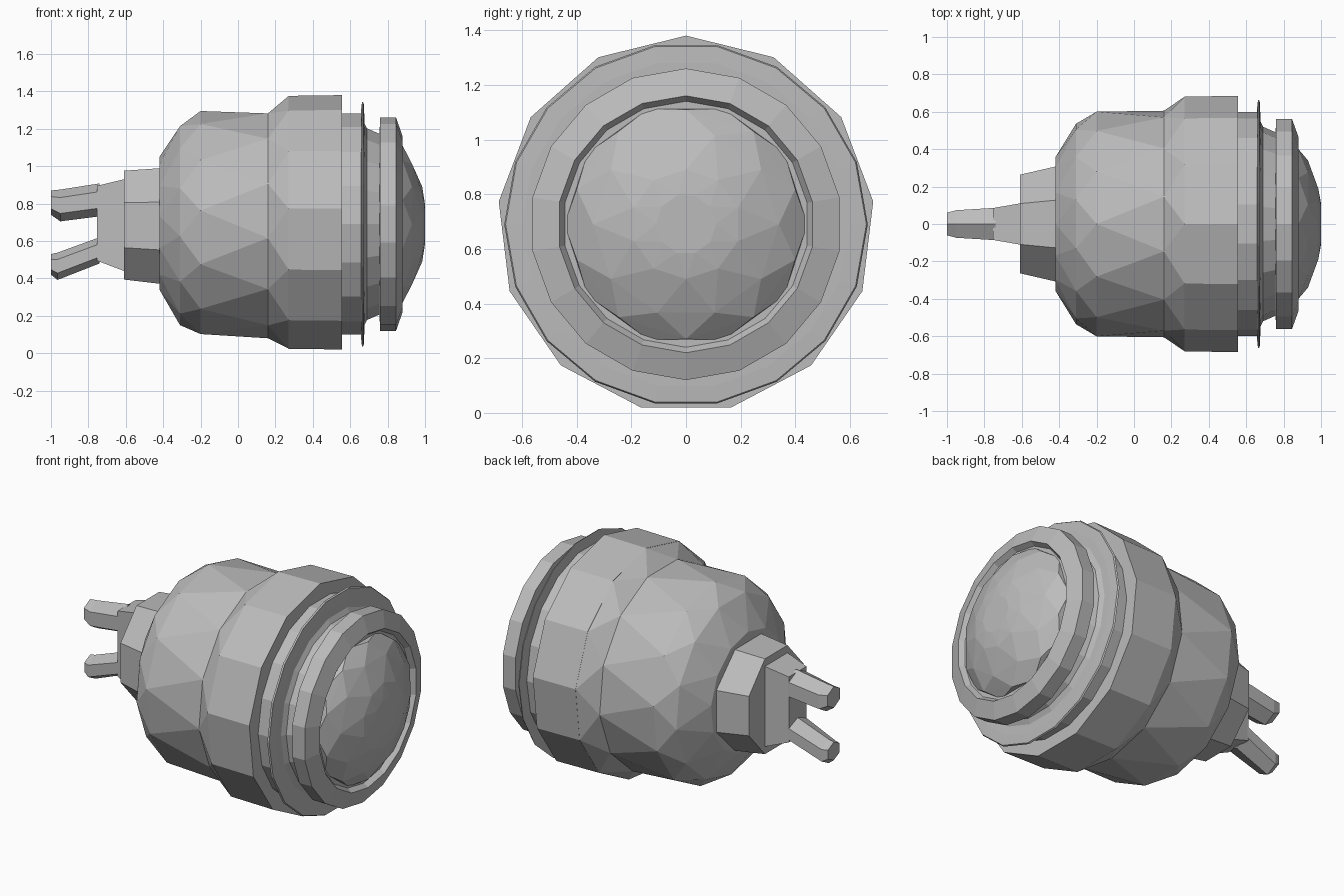
import bpy, bmesh, math

cube = bpy.data.objects.get("Cube")
if cube:
    bpy.data.objects.remove(cube)

grey = bpy.data.materials.new("light_grey")
grey.use_nodes = True
colour = (0.5, 0.5, 0.5, 1)
grey.diffuse_color = colour
grey.node_tree.nodes["Principled BSDF"].inputs["Base Color"].default_value = colour

AXIS = 0.69  # height of the central axis


def loft(name, rings, sides, phase=0.0, stagger=False):
    """Skin rings (x, half y, half z, centre z) along x; stagger gives triangular facets."""
    bm = bmesh.new()
    loops = []
    for k, (x, ry, rz, cz) in enumerate(rings):
        turn = phase + (0.5 * k if stagger else 0)
        loop = []
        for i in range(sides):
            a = math.tau * (i + turn) / sides
            loop.append(bm.verts.new((x, ry * math.cos(a), cz + rz * math.sin(a))))
        loops.append(loop)
    for a, b in zip(loops, loops[1:]):
        for i in range(sides):
            j = (i + 1) % sides
            if stagger:
                bm.faces.new((a[i], a[j], b[i]))
                bm.faces.new((a[j], b[j], b[i]))
            else:
                bm.faces.new((a[i], a[j], b[j], b[i]))
    bm.faces.new(loops[0])
    bm.faces.new(loops[-1])
    bmesh.ops.recalc_face_normals(bm, faces=bm.faces)
    mesh = bpy.data.meshes.new(name)
    bm.to_mesh(mesh)
    bm.free()
    mesh.materials.append(grey)
    ob = bpy.data.objects.new(name, mesh)
    bpy.context.collection.objects.link(ob)
    return ob


def turned(name, profile, sides, **options):
    """Round part from (x, radius) points."""
    return loft(name, [(x, r, r, AXIS) for x, r in profile], sides, **options)


# Faceted main housing, widening towards the front rim
turned("housing", [(-0.42, 0.36), (-0.31, 0.54), (-0.2, 0.605), (0.16, 0.61),
                   (0.27, 0.685)], 13, phase=0.25, stagger=True)
turned("housing_rim", [(0.27, 0.686), (0.556, 0.69)], 13, phase=0.25)

# Stepped neck, thin flange and narrow groove
turned("neck", [(0.54, 0.6), (0.66, 0.6)], 18)
turned("flange", [(0.657, 0.61), (0.663, 0.665), (0.672, 0.66), (0.675, 0.6)], 18)
turned("flange_step", [(0.67, 0.56), (0.69, 0.52), (0.78, 0.48)], 18)

# Lens bezel with a recessed inner lip, and the domed lens
turned("lens_bezel", [(0.757, 0.5), (0.76, 0.57), (0.845, 0.57), (0.88, 0.47),
                      (0.85, 0.45)], 18, phase=0.5)
turned("lens", [(0.84, 0.445), (0.88, 0.42), (0.93, 0.34), (0.985, 0.2), (1.0, 0.11)],
       10, stagger=True)

# Rear collar
loft("rear_collar", [(-0.61, 0.285, 0.315, 0.685), (-0.41, 0.335, 0.335, 0.68)],
     8, phase=0.5)

# Yoke block carrying the two prongs
R2 = math.sqrt(2)
loft("yoke", [(-0.755, 0.085 * R2, 0.2 * R2, 0.695),
              (-0.77 + 0.16, 0.11 * R2, 0.245 * R2, 0.685)], 4, phase=0.5)

# Upper and lower prongs
loft("upper_prong", [(-1.0, 0.07, 0.065, 0.805), (-0.95, 0.085, 0.085, 0.79),
                     (-0.74, 0.1, 0.088, 0.82)], 6, phase=0.5)
loft("lower_prong", [(-1.0, 0.065, 0.055, 0.475), (-0.965, 0.08, 0.073, 0.465),
                     (-0.74, 0.1, 0.07, 0.55)], 6, phase=0.5)
